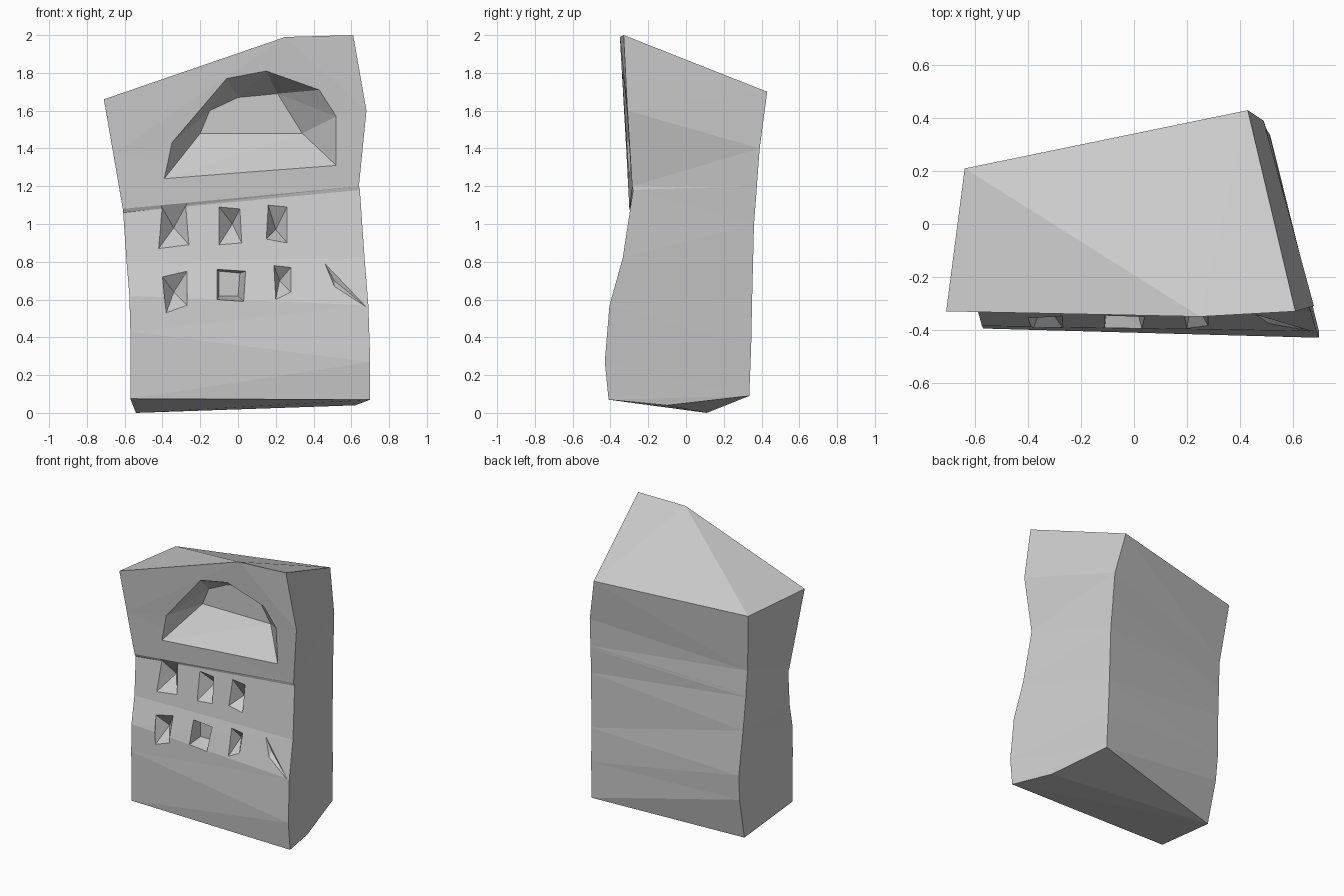
import bpy, bmesh
from mathutils import Vector
from mathutils.bvhtree import BVHTree

if "Cube" in bpy.data.objects:
    bpy.data.objects.remove(bpy.data.objects["Cube"])

# Slab corner edges, top to bottom
front_left = [(-.71, -.33, 1.66), (-.66, -.315, 1.37), (-.61, -.30, 1.08), (-.608, -.29, 1.06),
              (-.59, -.33, .80), (-.575, -.385, .62), (-.57, -.395, .43), (-.57, -.39, .075)]
front_right = [(.61, -.33, 2.0), (.68, -.31, 1.60), (.64, -.285, 1.20), (.645, -.28, 1.18),
               (.67, -.335, .82), (.69, -.405, .57), (.70, -.43, .27), (.70, -.41, .07)]
back_right = [(.43, .43, 1.70), (.49, .39, 1.40), (.495, .375, 1.20), (.495, .374, 1.18),
              (.50, .36, 1.0), (.505, .35, .60), (.51, .345, .35), (.515, .335, .09)]
back_left = [(-.64, .21, 1.65), (-.60, .16, 1.23), (-.59, .165, 1.06), (-.59, .165, 1.04),
             (-.575, .175, .80), (-.555, .195, .48), (-.55, .18, .30), (-.54, .11, 0)]

# Body: side strips between the corner edges
bm = bmesh.new()
FL, FR, BR, BL = [[bm.verts.new(p) for p in col]
                  for col in (front_left, front_right, back_right, back_left)]
peak = bm.verts.new((.25, -.35, 1.99))
foot = bm.verts.new((.62, -.10, .04))
for a, b in ((FL, FR), (FR, BR), (BR, BL), (BL, FL)):
    for i in range(len(a) - 1):
        loop = [a[i], a[i + 1], b[i + 1], b[i]]
        if a is FL and i == 0:
            loop.append(peak)
        if a is FR and i == len(a) - 2:
            loop.insert(2, foot)
        bm.faces.new(loop)

# Sloped top and pointed underside
for tri in ((FL[0], peak, BL[0]), (peak, BR[0], BL[0]), (peak, FR[0], BR[0]),
            (BL[-1], FR[-1], FL[-1]), (BL[-1], foot, FR[-1]), (BL[-1], BR[-1], foot)):
    bm.faces.new(tri)
bmesh.ops.triangulate(bm, faces=bm.faces[:])
bmesh.ops.recalc_face_normals(bm, faces=bm.faces[:])
surface = BVHTree.FromBMesh(bm)


def make_object(name, mesh_data):
    mesh = bpy.data.meshes.new(name)
    mesh_data.to_mesh(mesh)
    mesh_data.free()
    obj = bpy.data.objects.new(name, mesh)
    bpy.context.collection.objects.link(obj)
    return obj


body = make_object("carved_slab", bm)


def carve(name, outline, inner, depth):
    """Cut a recess tapering from an outline on the front to an inner loop."""
    cut = bmesh.new()
    for x, z in outline:
        hit = surface.ray_cast(Vector((x, -1, z)), Vector((0, 1, 0)))[0]
        y = hit.y if hit else -.39
        cut.verts.new((x, y, z))
        cut.verts.new((x, -.6, z))
    cx = sum(p[0] for p in outline) / len(outline)
    cz = sum(p[1] for p in outline) / len(outline)
    base = surface.ray_cast(Vector((cx, -1, cz)), Vector((0, 1, 0)))[0].y
    for x, z in inner:
        cut.verts.new((x, base + depth, z))
    hull = bmesh.ops.convex_hull(cut, input=cut.verts[:])
    loose = [v for v in cut.verts if not v.link_faces]
    bmesh.ops.delete(cut, geom=loose, context='VERTS')
    bmesh.ops.recalc_face_normals(cut, faces=cut.faces[:])
    cutter = make_object(name, cut)
    cutter.hide_render = True
    mod = body.modifiers.new(name, 'BOOLEAN')
    mod.operation = 'DIFFERENCE'
    mod.solver = 'EXACT'
    mod.object = cutter
    bpy.context.view_layer.objects.active = body
    bpy.ops.object.modifier_apply(modifier=name)
    bpy.data.objects.remove(cutter)


# Large arched niche with a sloping floor
carve("arch_cutter",
      [(-.39, 1.24), (-.35, 1.43), (-.06, 1.77), (.15, 1.81), (.43, 1.71), (.52, 1.57), (.52, 1.31)],
      [(-.20, 1.48), (-.15, 1.60), (0, 1.67), (.21, 1.69), (.34, 1.48)], .20)

# Small window notches: outline, then inner point or loop
windows = [
    ([(-.41, 1.10), (-.27, 1.11), (-.26, .89), (-.42, .87)], [(-.34, .98)]),
    ([(-.10, 1.09), (.01, 1.08), (.02, .90), (-.10, .89)], [(-.03, 1.0)]),
    ([(.16, 1.10), (.26, 1.09), (.26, .90), (.15, .92)], [(.20, .97)]),
    ([(-.40, .72), (-.27, .75), (-.27, .57), (-.38, .53)], [(-.34, .64)]),
    ([(-.11, .76), (.04, .75), (.03, .59), (-.11, .60)], [(-.10, .75), (.01, .74), (0, .62), (-.10, .62)]),
    ([(.19, .78), (.28, .77), (.28, .64), (.20, .60)], [(.22, .70)]),
    ([(.46, .79), (.68, .56), (.51, .67)], [(.51, .70)]),
]
for i, (outline, inner) in enumerate(windows):
    carve(f"window_cutter_{i}", outline, inner, .03 if len(outline) == 3 else .09)
